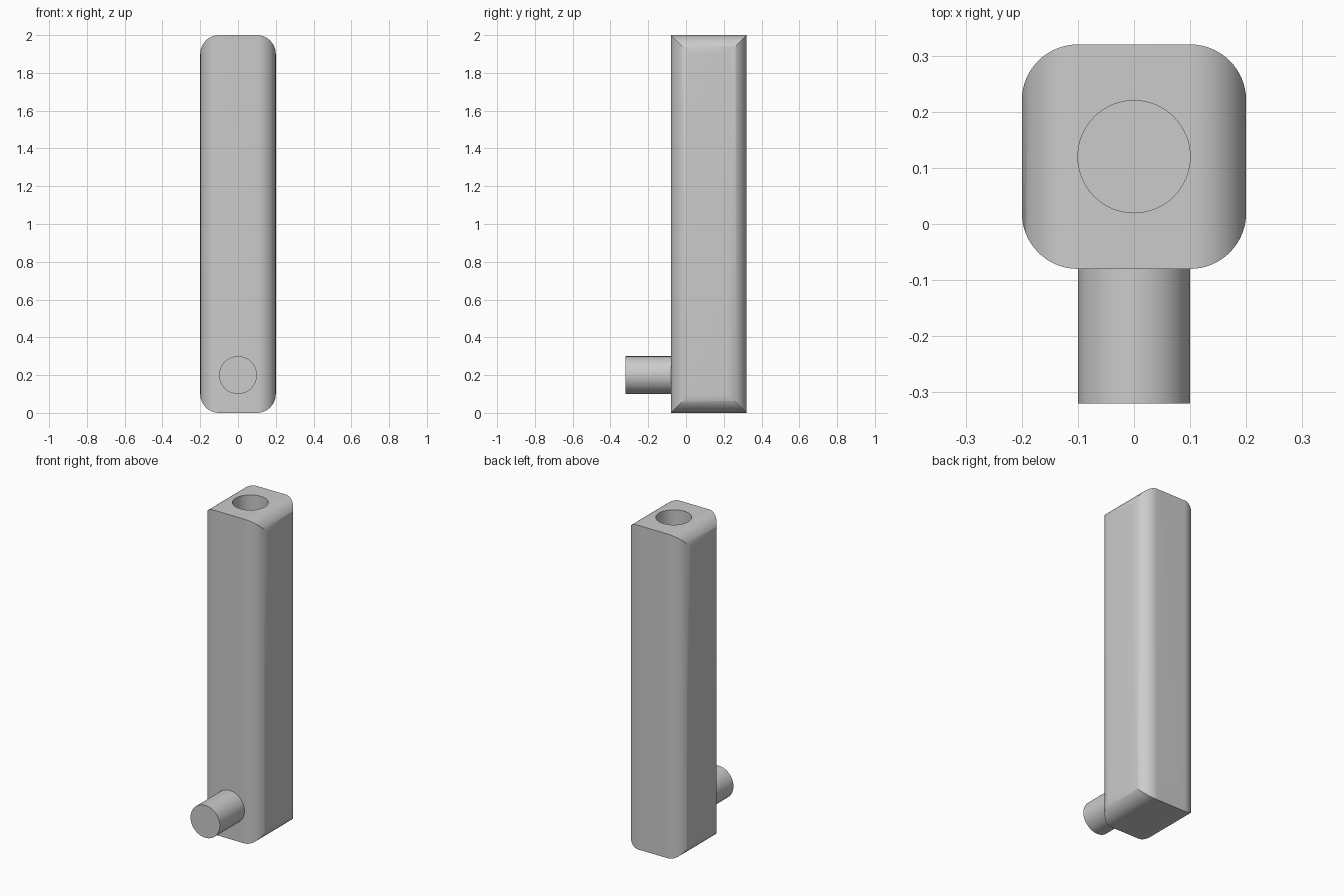
import bpy
import bmesh
from math import radians
from mathutils import Matrix, Vector

cube = bpy.data.objects.get("Cube")
if cube:
    bpy.data.objects.remove(cube, do_unlink=True)

BODY_Y = 0.12
RADIUS = 0.1
SIZE = Vector((0.4, 0.4, 2.0))
CENTRE = Vector((0, BODY_Y, 1))

grey = bpy.data.materials.new("light grey")
grey.use_nodes = True
colour = (0.6, 0.6, 0.6, 1)
grey.diffuse_color = colour
grey.node_tree.nodes["Principled BSDF"].inputs["Base Color"].default_value = colour


def finish(name, bm):
    mesh = bpy.data.meshes.new(name)
    bm.to_mesh(mesh)
    bm.free()
    mesh.materials.append(grey)
    obj = bpy.data.objects.new(name, mesh)
    bpy.context.collection.objects.link(obj)
    return obj


def rounded_bar(name, axis, extra):
    """Box whose four edges along one axis are rounded."""
    size = SIZE.copy()
    size[axis] += extra
    bm = bmesh.new()
    bmesh.ops.create_cube(bm, size=1)
    bmesh.ops.scale(bm, vec=size, verts=bm.verts)
    bmesh.ops.translate(bm, vec=CENTRE, verts=bm.verts)
    edges = [e for e in bm.edges
             if abs((e.verts[0].co - e.verts[1].co)[axis]) > 0.01]
    bmesh.ops.bevel(bm, geom=edges, offset=RADIUS, segments=16,
                    profile=0.5, affect='EDGES')
    return finish(name, bm)


def cylinder(name, depth, centre, turn=0):
    bm = bmesh.new()
    place = Matrix.Translation(centre) @ Matrix.Rotation(turn, 4, 'X')
    bmesh.ops.create_cone(bm, cap_ends=True, segments=64, radius1=RADIUS,
                          radius2=RADIUS, depth=depth, matrix=place)
    return finish(name, bm)


def cut(obj, cutter, operation):
    """Apply a boolean and discard the helper."""
    cutter.hide_render = True
    mod = obj.modifiers.new(operation.lower(), 'BOOLEAN')
    mod.object = cutter
    mod.operation = operation
    mod.solver = 'EXACT'
    bpy.context.view_layer.objects.active = obj
    bpy.ops.object.modifier_apply(modifier=mod.name)
    bpy.data.objects.remove(cutter, do_unlink=True)


# Body: upright rounded bar, with its ends rounded only from side to side
body = rounded_bar("body", 2, 0)
cut(body, rounded_bar("end_rounding_cutter", 1, 0.2), 'INTERSECT')

# Blind socket in the top
cut(body, cylinder("socket_cutter", 0.5, (0, BODY_Y, 2.0)), 'DIFFERENCE')

# Peg on the front, slightly sunk into the body
peg = cylinder("front_peg", 0.25, (0, -0.195, 0.2), radians(90))

# Smooth curved faces, keep the edges crisp
bpy.ops.object.select_all(action='DESELECT')
for part in (body, peg):
    part.select_set(True)
bpy.context.view_layer.objects.active = body
bpy.ops.object.shade_smooth_by_angle(angle=radians(30))
